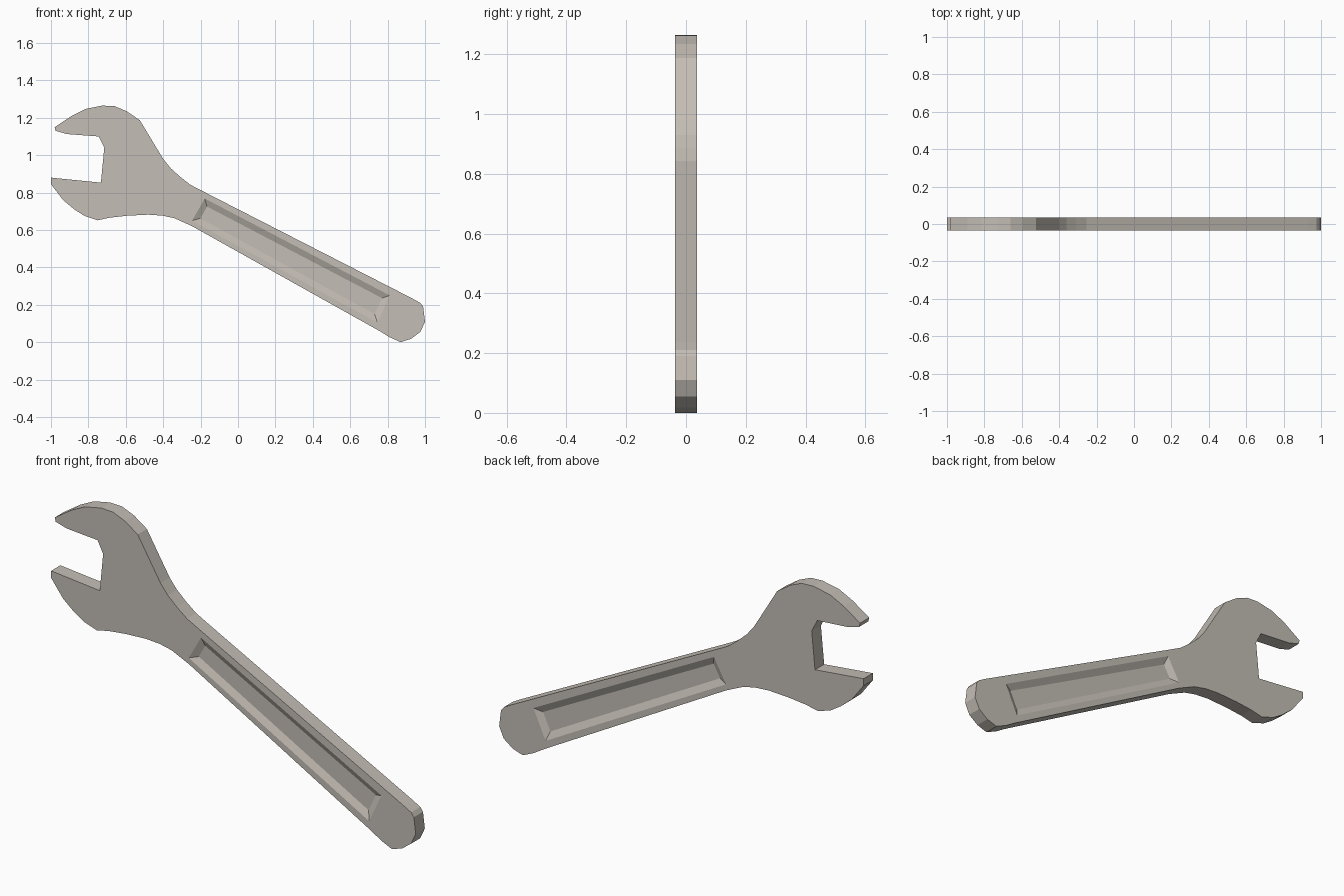
import bpy, bmesh
from mathutils import Vector

if "Cube" in bpy.data.objects:
    bpy.data.objects.remove(bpy.data.objects["Cube"])

HALF = 0.036      # half thickness
DEPTH = 0.016     # pocket depth
BEVEL = 0.032     # sloped pocket border width

# Outline (x, z), from the upper jaw tip through the jaw opening and around the handle
outline = [(-0.98, 1.15), (-0.975, 1.13), (-0.915, 1.113), (-0.745, 1.10), (-0.715, 1.04),
           (-0.733, 0.853), (-1.0, 0.88), (-1.0, 0.845), (-0.935, 0.76), (-0.875, 0.71),
           (-0.82, 0.675), (-0.75, 0.652), (-0.685, 0.666), (-0.595, 0.676), (-0.48, 0.682),
           (-0.405, 0.677), (-0.34, 0.663), (-0.245, 0.62), (0.76, 0.058), (0.81, 0.027),
           (0.87, 0.0), (0.925, 0.018), (0.975, 0.055), (1.0, 0.11), (0.99, 0.19),
           (0.975, 0.21), (0.93, 0.235), (-0.178, 0.802), (-0.255, 0.842), (-0.31, 0.885),
           (-0.36, 0.93), (-0.40, 0.98), (-0.525, 1.187), (-0.595, 1.235), (-0.66, 1.262),
           (-0.725, 1.265), (-0.815, 1.247), (-0.89, 1.21)]
# Pocket rim on the handle
pocket = [(-0.245, 0.65), (0.745, 0.105), (0.812, 0.25), (-0.178, 0.768)]


def inset(pts, d):
    """Shrink a counter-clockwise polygon by d."""
    p = [Vector(q) for q in pts]
    out = []
    for i, c in enumerate(p):
        a = (c - p[i - 1]).normalized()
        b = (p[(i + 1) % len(p)] - c).normalized()
        na, nb = Vector((-a.y, a.x)), Vector((-b.y, b.x))
        out.append(c + (na + nb) * d / (1 + na.dot(nb)))
    return out


def ring(bm, pts, y):
    verts = [bm.verts.new((x, y, z)) for x, z in pts]
    return verts, [bm.edges.new((verts[i - 1], verts[i])) for i in range(len(verts))]


bm = bmesh.new()
rims = []
for s in (-1, 1):
    # Flat cheek with a hole for the pocket
    rim, e1 = ring(bm, outline, s * HALF)
    hole, e2 = ring(bm, pocket, s * HALF)
    bmesh.ops.triangle_fill(bm, edges=e1 + e2, use_beauty=True, normal=(0, s, 0))
    # Sloped pocket border and floor
    floor, _ = ring(bm, inset(pocket, BEVEL), s * (HALF - DEPTH))
    for i in range(4):
        bm.faces.new((hole[i - 1], hole[i], floor[i], floor[i - 1]))
    bm.faces.new(floor)
    rims.append(rim)
# Edge walls
front, back = rims
for i in range(len(front)):
    bm.faces.new((front[i - 1], front[i], back[i], back[i - 1]))
bmesh.ops.recalc_face_normals(bm, faces=bm.faces[:])

mesh = bpy.data.meshes.new("wrench")
bm.to_mesh(mesh)
bm.free()
steel = bpy.data.materials.new("warm grey steel")
steel.diffuse_color = (0.55, 0.51, 0.46, 1)
steel.use_nodes = True
steel.node_tree.nodes["Principled BSDF"].inputs["Base Color"].default_value = steel.diffuse_color
mesh.materials.append(steel)
bpy.context.collection.objects.link(bpy.data.objects.new("wrench", mesh))
